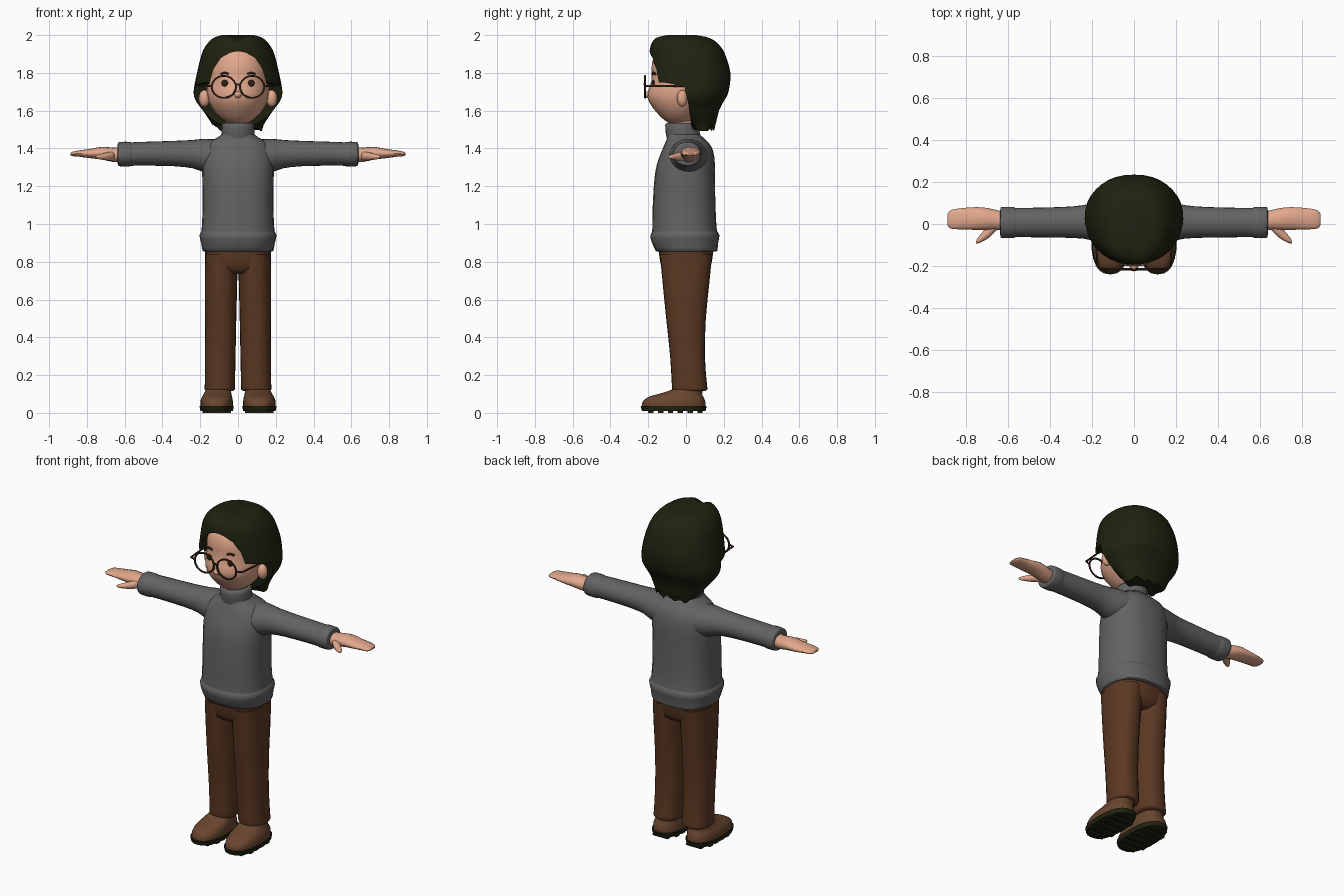
import bpy, bmesh, math
from mathutils import Vector

if "Cube" in bpy.data.objects:
    bpy.data.objects.remove(bpy.data.objects["Cube"])


def material(name, rgb):
    m = bpy.data.materials.new(name)
    m.diffuse_color = (*rgb, 1)
    m.use_nodes = True
    m.node_tree.nodes["Principled BSDF"].inputs["Base Color"].default_value = m.diffuse_color
    return m


HAIR = material("dark_olive", (0.014, 0.016, 0.005))
SKIN = material("skin", (0.76, 0.39, 0.26))
WOOL = material("grey_wool", (0.125, 0.125, 0.128))
PANTS = material("brown_cloth", (0.105, 0.04, 0.016))
SHOE = material("brown_leather", (0.14, 0.06, 0.028))
FRAME = material("dark_brown", (0.035, 0.014, 0.008))


def finish(name, bm, mat, angle=50):
    bmesh.ops.recalc_face_normals(bm, faces=bm.faces)
    me = bpy.data.meshes.new(name)
    bm.to_mesh(me)
    bm.free()
    me.materials.append(mat)
    ob = bpy.data.objects.new(name, me)
    bpy.context.collection.objects.link(ob)
    bpy.ops.object.select_all(action='DESELECT')
    ob.select_set(True)
    bpy.context.view_layer.objects.active = ob
    if angle:
        bpy.ops.object.shade_smooth_by_angle(angle=math.radians(angle))
    return ob


def smooth_path(rows, sub):
    """Catmull-Rom interpolation of the section rows"""
    out = []
    for i in range(len(rows) - 1):
        a, b = rows[max(i - 1, 0)], rows[i]
        c, d = rows[i + 1], rows[min(i + 2, len(rows) - 1)]
        for k in range(sub):
            t = k / sub
            out.append([0.5 * (2 * q + (r - p) * t + (2 * p - 5 * q + 4 * r - s) * t * t
                               + (3 * q - p - 3 * r + s) * t ** 3)
                        for p, q, r, s in zip(a, b, c, d)])
    return out + [list(rows[-1])]


def loft(name, rows, mat, axis='z', n=24, power=2.0, sub=2, edit=None, angle=50):
    """rows: position, centre u, centre v, radius u, radius v.
    axis z: u=x, v=y    axis x: u=y, v=z"""
    bm = bmesh.new()
    rings = []
    for p, cu, cv, ru, rv in smooth_path(rows, sub):
        ring = []
        for i in range(n):
            a = 2 * math.pi * i / n
            c, s = math.cos(a), math.sin(a)
            u = cu + ru * math.copysign(abs(c) ** (2 / power), c)
            v = cv + rv * math.copysign(abs(s) ** (2 / power), s)
            ring.append(bm.verts.new((u, v, p) if axis == 'z' else (p, u, v)))
        rings.append(ring)
    for a, b in zip(rings, rings[1:]):
        for i in range(n):
            j = (i + 1) % n
            bm.faces.new((a[i], a[j], b[j], b[i]))
    bm.faces.new(rings[0])
    bm.faces.new(rings[-1])
    if edit:
        for v in bm.verts:
            edit(v.co)
    return finish(name, bm, mat, angle)


def prism(name, pts, axis, lo, hi, mat):
    """Extrude a profile: axis y takes (x, z) points, axis x takes (y, z), axis z takes (x, y)"""
    place = {'y': lambda p, d: (p[0], d, p[1]), 'x': lambda p, d: (d, p[0], p[1]),
             'z': lambda p, d: (p[0], p[1], d)}[axis]
    bm = bmesh.new()
    a, b = [[bm.verts.new(place(p, d)) for p in pts] for d in (lo, hi)]
    for i in range(len(pts)):
        j = (i + 1) % len(pts)
        bm.faces.new((a[i], a[j], b[j], b[i]))
    bm.faces.new(a)
    bm.faces.new(b)
    return finish(name, bm, mat, 0)


def ball(name, loc, scale, mat):
    bm = bmesh.new()
    bmesh.ops.create_uvsphere(bm, u_segments=16, v_segments=10, radius=1)
    for v in bm.verts:
        v.co = Vector(loc) + Vector([c * s for c, s in zip(v.co, scale)])
    return finish(name, bm, mat)


def tube(name, pts, r, mat, closed=False):
    cu = bpy.data.curves.new(name, 'CURVE')
    cu.dimensions = '3D'
    cu.bevel_depth, cu.bevel_resolution, cu.use_fill_caps = r, 1, True
    sp = cu.splines.new('POLY')
    sp.points.add(len(pts) - 1)
    for q, p in zip(sp.points, pts):
        q.co = (*p, 1)
    sp.use_cyclic_u = closed
    cu.materials.append(mat)
    bpy.context.collection.objects.link(bpy.data.objects.new(name, cu))


# head
loft("head", [(1.53, 0, -.03, .04, .05), (1.55, 0, -.03, .08, .085), (1.59, 0, -.03, .122, .125),
              (1.64, 0, -.02, .152, .172), (1.69, 0, -.01, .165, .195), (1.76, 0, 0, .166, .182),
              (1.86, 0, 0, .162, .18), (1.93, 0, .01, .12, .14)], SKIN)
ball("nose", (0, -.2, 1.685), (.02, .022, .018), SKIN)


# hair: rounded mass with a centre parting, cut open around the face
def part_line(co):
    if co.z > 1.86:
        co.z -= .025 * math.exp(-(co.x / .03) ** 2) * min(1, max(0, (.16 - co.y) / .2))
    if co.z < 1.515:  # ragged lower tips
        co.z += .014 * math.sin(co.x * 90)


hair = loft("hair", [(1.505, 0, .09, .125, .06), (1.54, 0, .08, .145, .08), (1.6, 0, .045, .185, .13),
                     (1.65, 0, .03, .222, .17), (1.7, 0, .025, .235, .2), (1.8, 0, .022, .217, .213),
                     (1.9, 0, .006, .192, .2), (1.95, 0, -.008, .166, .182), (1.985, 0, -.02, .13, .15),
                     (2.0, 0, -.025, .085, .1)], HAIR, n=36, power=2.25, sub=3, edit=part_line)
arch = [(0, 1.915), (.04, 1.908), (.09, 1.88), (.13, 1.82), (.15, 1.75), (.155, 1.4)]
cuts = [prism("face_cutter", [(-x, z) for x, z in arch[:0:-1]] + arch, 'y', -.5, -.02, HAIR),
        prism("ear_cutter", [(-.5, 1.75), (-.12, 1.75), (-.01, 1.73), (.01, 1.65), (.045, 1.4),
                             (-.5, 1.4)], 'x', -.4, .4, HAIR)]
for c in cuts:
    m = hair.modifiers.new("cut", 'BOOLEAN')
    m.operation, m.solver, m.object = 'DIFFERENCE', 'EXACT', c
hair.data = bpy.data.meshes.new_from_object(
    hair.evaluated_get(bpy.context.evaluated_depsgraph_get()))
hair.modifiers.clear()
for c in cuts:
    bpy.data.objects.remove(c)

# sweater body, rolled hem and collar
loft("sweater", [(.93, 0, -.005, .197, .178), (.98, 0, -.008, .192, .17), (1.1, 0, -.01, .187, .166),
                 (1.24, 0, -.007, .189, .16), (1.32, 0, 0, .19, .153), (1.39, 0, .008, .18, .135),
                 (1.43, 0, .005, .155, .115), (1.46, 0, -.005, .105, .093), (1.475, 0, -.012, .088, .085)],
     WOOL, power=2.4)
loft("hem", [(.855, 0, .003, .175, .15), (.858, 0, .003, .187, .163), (.9, 0, -.005, .195, .175),
             (.94, 0, -.006, .204, .183), (.965, 0, -.006, .19, .168)], WOOL, power=2.4)
loft("collar", [(1.44, 0, -.01, .088, .088), (1.48, 0, -.017, .088, .09), (1.525, 0, -.02, .086, .09),
                (1.535, 0, -.02, .078, .08)], WOOL)
loft("neck", [(1.48, 0, -.01, .065, .065), (1.57, 0, -.01, .065, .065)], SKIN)

# trousers
loft("hips", [(.735, 0, 0, .09, .09), (.76, 0, 0, .155, .125), (.82, 0, 0, .173, .14),
              (.88, 0, 0, .172, .147)], PANTS, power=2.5)

for side, s in (("left", 1), ("right", -1)):
    loft(side + "_leg", [(.115, s * .098, .02, .068, .08), (.125, s * .097, .02, .08, .093),
                         (.15, s * .096, .018, .08, .093), (.3, s * .094, .008, .081, .092),
                         (.5, s * .092, 0, .083, .105), (.7, s * .09, 0, .086, .125),
                         (.84, s * .088, 0, .086, .138)], PANTS, power=2.3)

    # arms
    loft(side + "_sleeve", [(s * .1, .015, 1.36, .11, .088), (s * .18, .012, 1.363, .095, .088),
                            (s * .24, .01, 1.37, .08, .075), (s * .34, .008, 1.373, .073, .067),
                            (s * .5, .007, 1.372, .07, .063), (s * .57, .007, 1.37, .07, .062)],
         WOOL, axis='x')
    loft(side + "_cuff", [(s * .56, .007, 1.37, .066, .06), (s * .575, .007, 1.37, .074, .065),
                          (s * .62, .007, 1.37, .074, .065), (s * .635, .007, 1.37, .07, .06),
                          (s * .637, .007, 1.37, .05, .043)], WOOL, axis='x')
    loft(side + "_hand", [(s * .61, .012, 1.366, .043, .038), (s * .66, .02, 1.366, .048, .038),
                          (s * .72, .025, 1.375, .054, .034), (s * .78, .026, 1.373, .053, .025),
                          (s * .84, .024, 1.373, .049, .017), (s * .875, .022, 1.371, .043, .012),
                          (s * .888, .022, 1.37, .026, .005)], SKIN, axis='x', n=16)
    loft(side + "_thumb", [(s * .655, -.005, 1.36, .025, .024), (s * .69, -.035, 1.358, .03, .022),
                           (s * .72, -.06, 1.356, .023, .016), (s * .745, -.08, 1.355, .013, .01),
                           (s * .752, -.088, 1.355, .005, .004)], SKIN, axis='x', n=12)

    # shoes with a thick dark sole and tread bars
    loft(side + "_shoe", [(.03, s * .113, -.065, .085, .168), (.06, s * .113, -.064, .086, .166),
                          (.085, s * .111, -.053, .08, .145), (.1, s * .108, -.03, .073, .115),
                          (.125, s * .104, .01, .066, .08), (.15, s * .1, .02, .06, .07)],
         SHOE, power=2.4)
    loft(side + "_sole", [(.01, s * .113, -.065, .086, .168), (.036, s * .113, -.065, .091, .175)],
         HAIR, power=2.5, sub=1, angle=30)
    for i in range(6):
        y = -.2 + i * .052
        w = .05 if i in (0, 5) else .075
        prism(side + "_tread", [(s * .113 - w, y), (s * .113 + w, y),
                                (s * .113 + w, y + .028), (s * .113 - w, y + .028)], 'z', 0, .012, HAIR)

    # ears, eyes and brows
    ball(side + "_ear", (s * .178, -.02, 1.665), (.03, .028, .045), SKIN)
    ball(side + "_eye", (s * .07, -.174, 1.745), (.017, .008, .018), FRAME)
    tube(side + "_brow", [(s * .05, -.176, 1.795), (s * .07, -.172, 1.801), (s * .09, -.162, 1.794)],
         .006, FRAME)

    # spectacles
    tube(side + "_rim", [(s * .075 + .064 * math.cos(a * math.pi / 14), -.216,
                          1.726 + .058 * math.sin(a * math.pi / 14)) for a in range(28)],
         .0055, FRAME, True)
    tube(side + "_temple", [(s * .138, -.216, 1.73), (s * .172, -.205, 1.73), (s * .188, -.01, 1.73)],
         .0055, FRAME)
tube("bridge", [(-.014, -.216, 1.735), (0, -.22, 1.74), (.014, -.216, 1.735)], .0055, FRAME)
